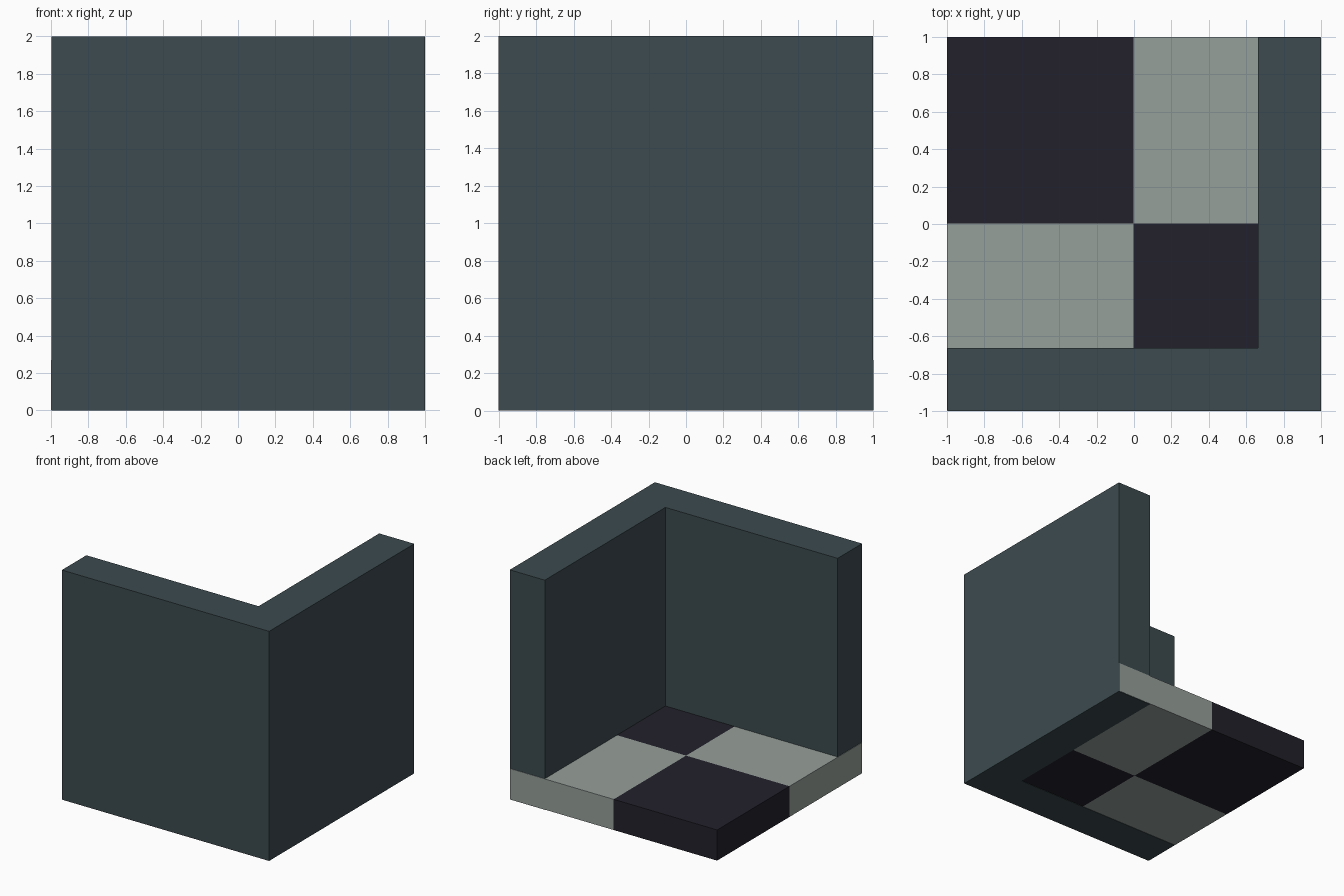
import bpy, bmesh

if "Cube" in bpy.data.objects:
    bpy.data.objects.remove(bpy.data.objects["Cube"])

H = 0.27      # floor thickness
INNER = 0.663 # inner face of the walls
END = 0.997   # wall ends sit just inside the floor edge


def material(name, rgb):
    m = bpy.data.materials.new(name)
    m.diffuse_color = (*rgb, 1)
    m.use_nodes = True
    m.node_tree.nodes["Principled BSDF"].inputs["Base Color"].default_value = m.diffuse_color
    return m


wall_mat = material("slate wall", (0.045, 0.069, 0.078))
light_mat = material("pale tile", (0.305, 0.352, 0.328))
dark_mat = material("dark tile", (0.016, 0.0152, 0.0242))


def prism(name, outline, z0, z1, mat):
    """Extrude a flat outline from z0 up to z1."""
    bm = bmesh.new()
    base = bm.faces.new([bm.verts.new((x, y, z0)) for x, y in outline])
    ext = bmesh.ops.extrude_face_region(bm, geom=[base])
    top = [v for v in ext["geom"] if isinstance(v, bmesh.types.BMVert)]
    bmesh.ops.translate(bm, verts=top, vec=(0, 0, z1 - z0))
    bmesh.ops.recalc_face_normals(bm, faces=bm.faces)
    mesh = bpy.data.meshes.new(name)
    bm.to_mesh(mesh)
    bm.free()
    mesh.materials.append(mat)
    obj = bpy.data.objects.new(name, mesh)
    bpy.context.collection.objects.link(obj)
    return obj


# L-shaped corner wall along the front and right sides
prism("corner_wall",
      [(-END, -1), (1, -1), (1, END), (INNER, END), (INNER, -INNER), (-END, -INNER)],
      0, 2, wall_mat)

# Checkered floor: four thick tiles, tucked just inside the outer wall faces
xs, ys = (-1, -0.003, 0.997), (-0.997, 0.003, 1)
for i, side in enumerate(("left", "right")):
    for j, depth in enumerate(("front", "back")):
        x0, x1, y0, y1 = xs[i], xs[i + 1], ys[j], ys[j + 1]
        prism(f"floor_tile_{depth}_{side}",
              [(x0, y0), (x1, y0), (x1, y1), (x0, y1)],
              0.003, H, light_mat if i == j else dark_mat)
